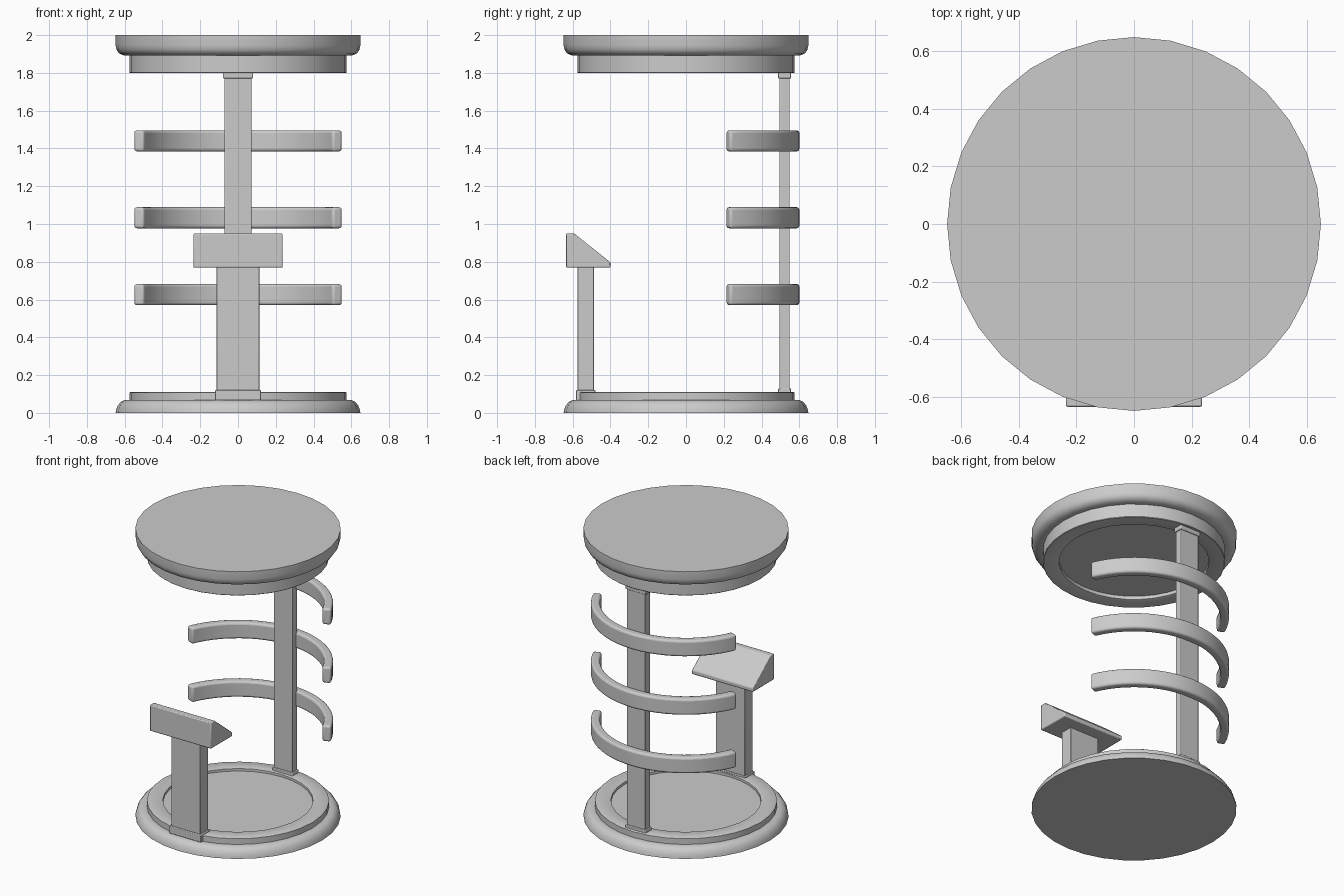
import bpy, bmesh
from math import sin, cos, pi, radians

if "Cube" in bpy.data.objects:
    bpy.data.objects.remove(bpy.data.objects["Cube"])


def finish(name, bm, bevel=0, segments=2):
    bmesh.ops.recalc_face_normals(bm, faces=bm.faces[:])
    mesh = bpy.data.meshes.new(name)
    bm.to_mesh(mesh)
    bm.free()
    ob = bpy.data.objects.new(name, mesh)
    bpy.context.collection.objects.link(ob)
    if bevel:
        m = ob.modifiers.new("Bevel", "BEVEL")
        m.width, m.segments, m.limit_method = bevel, segments, "ANGLE"
        m.angle_limit = radians(35)
    bpy.ops.object.select_all(action="DESELECT")
    ob.select_set(True)
    bpy.context.view_layer.objects.active = ob
    bpy.ops.object.shade_smooth_by_angle(angle=radians(35))
    return ob


def lathe(name, profile, n=32):
    # Revolve a (radius, z) profile and cap both ends with flat polygons
    bm = bmesh.new()
    rings = [[bm.verts.new((r * cos(2 * pi * i / n), r * sin(2 * pi * i / n), z))
              for i in range(n)] for r, z in profile]
    for a, b in zip(rings, rings[1:]):
        for i in range(n):
            j = (i + 1) % n
            bm.faces.new((a[i], a[j], b[j], b[i]))
    bm.faces.new(rings[0])
    bm.faces.new(rings[-1])
    return finish(name, bm)


def box(name, hx, y0, y1, z0, z1, bevel=0.004):
    return extrude(name, [(y0, z0), (y1, z0), (y1, z1), (y0, z1)], hx, bevel)


def extrude(name, profile, hx, bevel):
    # Extrude a (y, z) side profile symmetrically across x
    bm = bmesh.new()
    a = [bm.verts.new((-hx, y, z)) for y, z in profile]
    b = [bm.verts.new((hx, y, z)) for y, z in profile]
    bm.faces.new(a)
    bm.faces.new(b)
    for i in range(len(a)):
        j = (i + 1) % len(a)
        bm.faces.new((a[i], a[j], b[j], b[i]))
    return finish(name, bm, bevel)


def arc_bar(name, r0, r1, z0, z1, a0, a1, n=24):
    bm = bmesh.new()
    rings = []
    for i in range(n + 1):
        t = radians(a0 + (a1 - a0) * i / n)
        rings.append([bm.verts.new((r * cos(t), r * sin(t), z))
                      for r, z in ((r0, z0), (r1, z0), (r1, z1), (r0, z1))])
    for a, b in zip(rings, rings[1:]):
        for i in range(4):
            j = (i + 1) % 4
            bm.faces.new((a[i], a[j], b[j], b[i]))
    bm.faces.new(rings[0])
    bm.faces.new(rings[-1])
    return finish(name, bm, 0.014, 3)


# Round floor platform with raised rim and recessed centre
lathe("base_platform", [
    (0.648, 0), (0.645, 0.018), (0.636, 0.04), (0.622, 0.057), (0.603, 0.067),
    (0.575, 0.067), (0.575, 0.107), (0.57, 0.11), (0.48, 0.11),
    (0.474, 0.107), (0.474, 0.09)])

# Round canopy with stepped ring and recessed ceiling
lathe("canopy", [
    (0.648, 2.0), (0.648, 1.945), (0.643, 1.922), (0.63, 1.903), (0.603, 1.892),
    (0.575, 1.892), (0.575, 1.802), (0.572, 1.799), (0.48, 1.799),
    (0.474, 1.802), (0.474, 1.825)])

# Rear post with end collars
box("rear_post", 0.071, 0.495, 0.549, 0.10, 1.81)
box("rear_post_foot", 0.079, 0.488, 0.556, 0.10, 0.13)
box("rear_post_head", 0.079, 0.488, 0.556, 1.77, 1.81)

# Curved guard rails
for i, z in enumerate((0.57, 0.977, 1.384)):
    arc_bar(f"guard_rail_{i + 1}", 0.543, 0.6, z, z + 0.112, 22.8, 157.2)

# Control console: pedestal, foot and sloped head
box("console_pedestal", 0.113, -0.575, -0.487, 0.08, 0.775)
box("console_foot", 0.122, -0.583, -0.479, 0.067, 0.12)
extrude("console_head", [(-0.634, 0.769), (-0.40, 0.769), (-0.40, 0.797),
                         (-0.592, 0.95), (-0.634, 0.95)], 0.236, 0.006)
